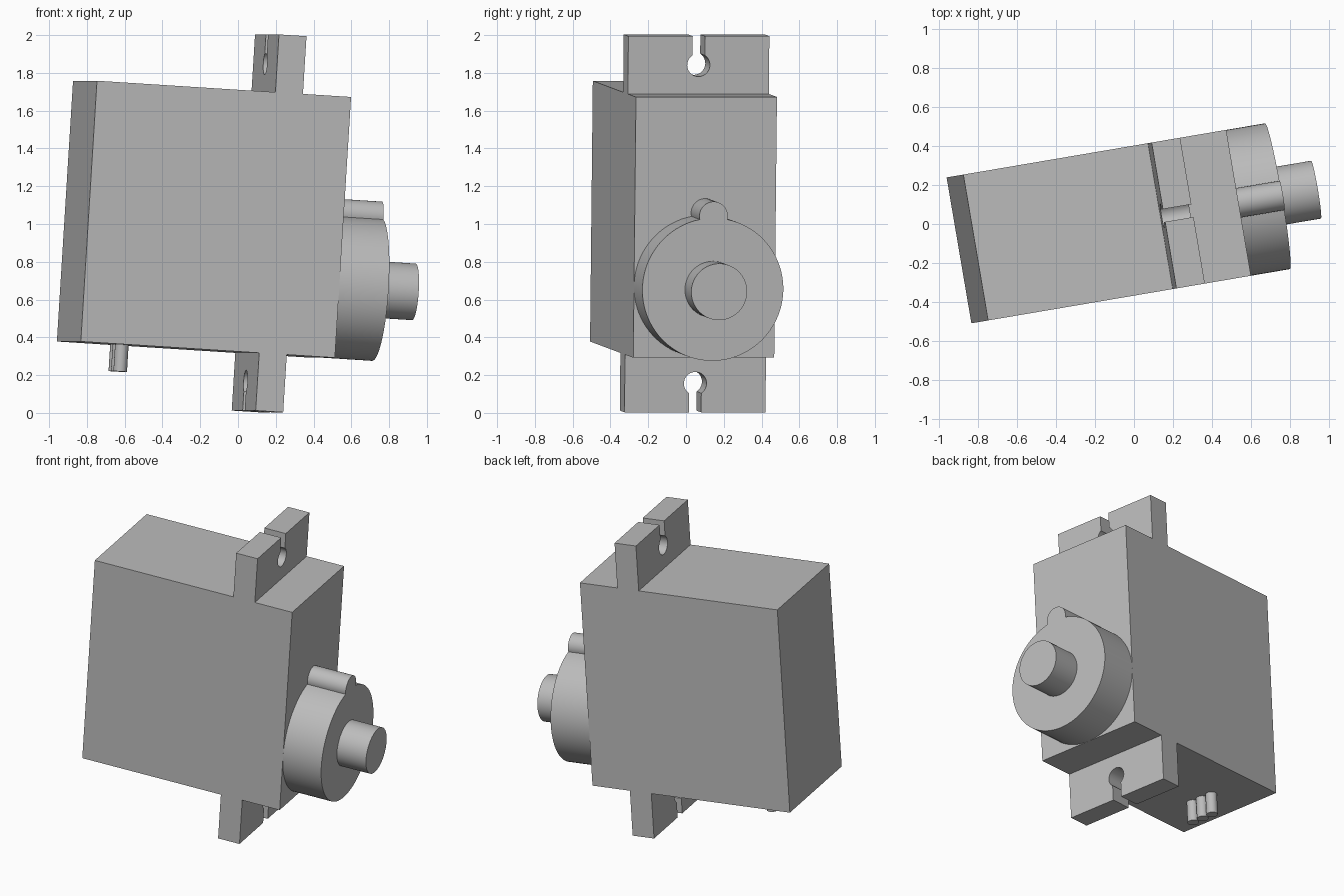
import bpy, bmesh, math
from mathutils import Matrix, Vector

if "Cube" in bpy.data.objects:
    bpy.data.objects.remove(bpy.data.objects["Cube"], do_unlink=True)

# Single grey material
grey = bpy.data.materials.new("plain_grey")
grey.use_nodes = True
colour = (0.5, 0.5, 0.5, 1)
grey.diffuse_color = colour
grey.node_tree.nodes["Principled BSDF"].inputs["Base Color"].default_value = colour

# Local frame: x along the shaft, y across the case, z up; the whole part is tilted
LENGTH, WIDTH, HEIGHT = 1.367, 0.757, 1.383
MID = WIDTH / 2
TAB_BACK, TAB_FRONT, TAB = 0.96, 1.108, 0.306
PLACE = (Matrix.Translation((-0.832, -0.508, 0.378))
         @ Matrix.Rotation(math.radians(9.65), 4, "Z")
         @ Matrix.Rotation(math.radians(3.6), 4, "Y"))


def prism(name, outline, offset):
    """Extrude a closed outline of local points by an offset vector."""
    bm = bmesh.new()
    face = bm.faces.new([bm.verts.new(p) for p in outline])
    result = bmesh.ops.extrude_face_region(bm, geom=[face])
    verts = [g for g in result["geom"] if isinstance(g, bmesh.types.BMVert)]
    bmesh.ops.translate(bm, vec=Vector(offset), verts=verts)
    bmesh.ops.recalc_face_normals(bm, faces=bm.faces)
    mesh = bpy.data.meshes.new(name)
    bm.to_mesh(mesh)
    bm.free()
    mesh.materials.append(grey)
    obj = bpy.data.objects.new(name, mesh)
    bpy.context.collection.objects.link(obj)
    obj.matrix_world = PLACE
    return obj


def arc(cy, cz, radius, start, end, steps):
    """Points of an arc in the y-z plane, both ends included."""
    angles = [start + (end - start) * i / steps for i in range(steps + 1)]
    return [(cy + radius * math.cos(a), cz + radius * math.sin(a)) for a in angles]


def along_x(name, points, x0, x1):
    return prism(name, [(x0, y, z) for y, z in points], (x1 - x0, 0, 0))


def select_only(obj):
    bpy.ops.object.select_all(action="DESELECT")
    obj.select_set(True)
    bpy.context.view_layer.objects.active = obj


def smooth(obj):
    select_only(obj)
    bpy.ops.object.shade_smooth_by_angle(angle=math.radians(30))


# Case with both mounting tabs, as one side profile
side = [(0, 0), (TAB_BACK, 0), (TAB_BACK, -TAB), (TAB_FRONT, -TAB), (TAB_FRONT, 0), (LENGTH, 0),
        (LENGTH, HEIGHT), (TAB_FRONT, HEIGHT), (TAB_FRONT, HEIGHT + TAB),
        (TAB_BACK, HEIGHT + TAB), (TAB_BACK, HEIGHT), (0, HEIGHT)]
case = prism("servo_case", [(x, 0, z) for x, z in side], (0, WIDTH, 0))

# Keyhole screw slots cut through the tabs
HOLE, SLOT = 0.061, 0.033
gap = math.asin(SLOT / HOLE)
for base, sign in ((HEIGHT, 1), (0, -1)):
    keyhole = arc(0, TAB / 2, HOLE, math.pi / 2 + gap, math.pi * 2.5 - gap, 40)
    keyhole += [(SLOT, TAB + 0.1), (-SLOT, TAB + 0.1)]
    points = [(MID + y, base + sign * z) for y, z in keyhole]
    cutter = along_x("slot_cutter", points, TAB_BACK - 0.1, TAB_FRONT + 0.1)
    cutter.hide_render = True
    select_only(case)
    cut = case.modifiers.new("slot", "BOOLEAN")
    cut.operation, cut.solver, cut.object = "DIFFERENCE", "EXACT", cutter
    bpy.ops.object.modifier_apply(modifier=cut.name)
    bpy.data.objects.remove(cutter, do_unlink=True)
smooth(case)

# Round gear housing with the small idler bump merged into its rim
BUMP, RISE = 0.076, 0.39
a = math.acos((MID**2 + RISE**2 - BUMP**2) / (2 * MID * RISE))
b = math.acos((BUMP**2 + RISE**2 - MID**2) / (2 * BUMP * RISE))
up = math.pi / 2
rim = arc(MID, MID, MID, up + a, up + 2 * math.pi - a, 80)
bump = arc(MID, MID + RISE, BUMP, b - up, 3 * up - b, 28)
smooth(along_x("gear_housing", rim + bump[1:-1], LENGTH, 1.632))

# Output shaft
smooth(along_x("output_shaft", arc(MID, MID, 0.15, 0, 2 * math.pi, 56)[:-1], 1.6, 1.833))

# Three cable stubs under the case
for i, label in ((-1, "right"), (0, "middle"), (1, "left")):
    ring = arc(0.272, MID + i * 0.077, 0.036, 0, 2 * math.pi, 28)[:-1]
    smooth(prism("cable_" + label, [(x, y, 0.02) for x, y in ring], (0, 0, -0.162)))
